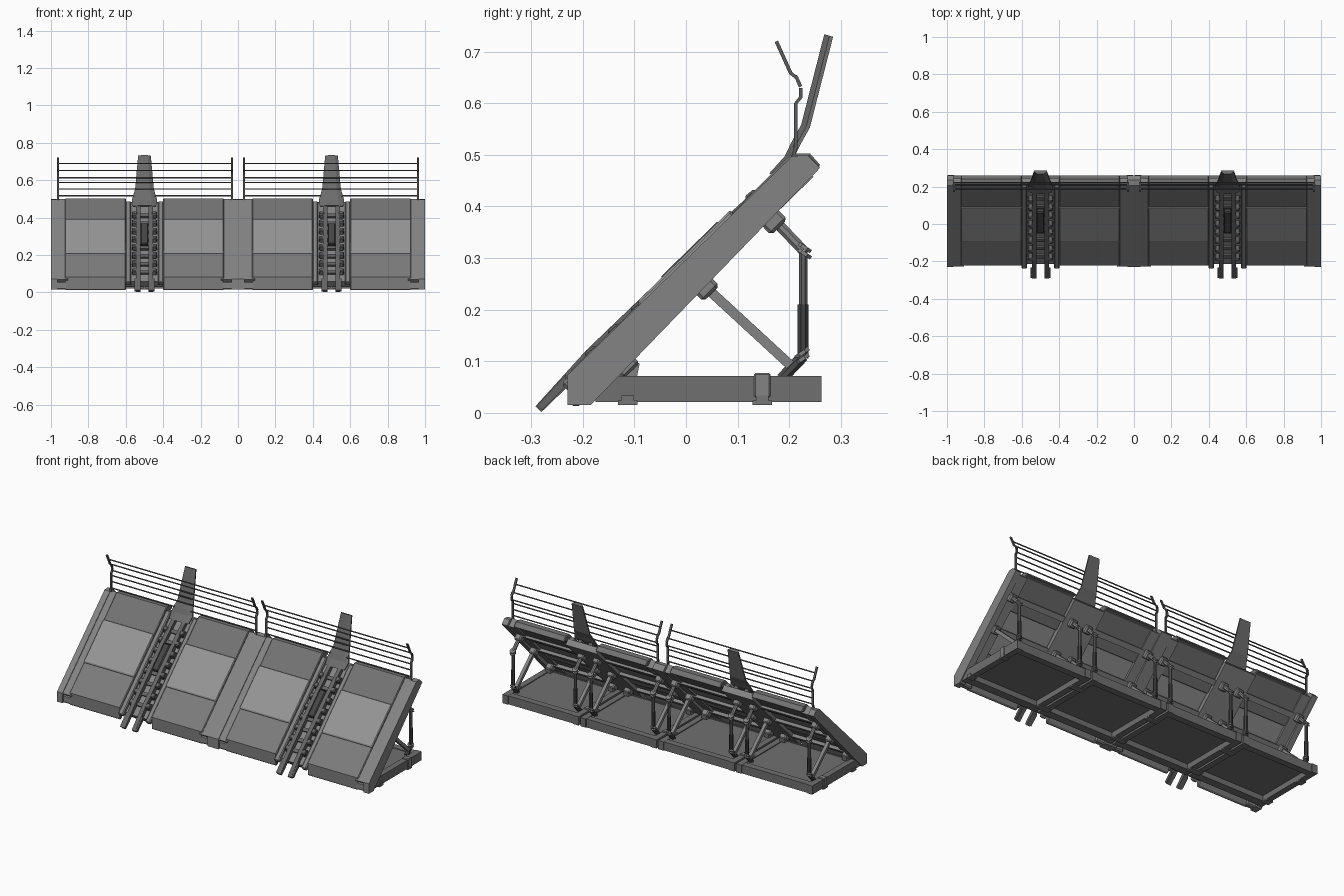
import bpy, bmesh, math
from mathutils import Vector, Matrix

if "Cube" in bpy.data.objects:
    bpy.data.objects.remove(bpy.data.objects["Cube"])

# Slanted frame of reference: local y runs up the slope, local z is the slope normal
ANG = math.radians(44.3)
SLOPE = Matrix.Translation((0, -0.23, 0.073)) @ Matrix.Rotation(ANG, 4, 'X')

# Shades of grey per part; everything else takes the default steel
SHADES = {"panel_lower": 0.2, "panel_middle": 0.3, "panel_upper": 0.17, "fence": 0.1, "upright_sleeve": 0.05,
          "upright_foot": 0.07, "upright_rod": 0.12, "fin": 0.15, "track": 0.13, "latch": 0.06,
          "base": 0.16, "foot": 0.18}


def shade(ob):
    v = next((v for k, v in SHADES.items() if ob.name.startswith(k)), 0.23)
    name = "grey_%03d" % round(v * 100)
    mat = bpy.data.materials.get(name) or bpy.data.materials.new(name)
    mat.diffuse_color = (v, v, v, 1)
    mat.use_nodes = True
    mat.node_tree.nodes["Principled BSDF"].inputs["Base Color"].default_value = mat.diffuse_color
    ob.data.materials.append(mat)


def finish(name, bm, bevel=0):
    bmesh.ops.recalc_face_normals(bm, faces=bm.faces[:])
    me = bpy.data.meshes.new(name)
    bm.to_mesh(me)
    bm.free()
    ob = bpy.data.objects.new(name, me)
    bpy.context.collection.objects.link(ob)
    shade(ob)
    if bevel:
        m = ob.modifiers.new("chamfer", 'BEVEL')
        m.width, m.segments, m.limit_method = bevel, 1, 'ANGLE'
        m.angle_limit = math.radians(50)
    return ob


def add_prism(bm, pts, x0, x1, mat=Matrix()):
    a = [bm.verts.new(mat @ Vector((x0, y, z))) for y, z in pts]
    b = [bm.verts.new(mat @ Vector((x1, y, z))) for y, z in pts]
    bm.faces.new(a)
    bm.faces.new(b[::-1])
    for i in range(len(pts)):
        j = (i + 1) % len(pts)
        bm.faces.new((a[i], b[i], b[j], a[j]))


def prism(name, pts, x0, x1, mat=Matrix(), bevel=0):
    bm = bmesh.new()
    add_prism(bm, pts, x0, x1, mat)
    return finish(name, bm, bevel)


def box(name, x0, x1, y0, y1, z0, z1, mat=Matrix(), bevel=0):
    return prism(name, [(y0, z0), (y1, z0), (y1, z1), (y0, z1)], x0, x1, mat, bevel)


def beam(name, p, q, r, sides=8):
    p, q = Vector(p), Vector(q)
    d = q - p
    bm = bmesh.new()
    m = Matrix.Translation((p + q) / 2) @ d.to_track_quat('Z', 'Y').to_matrix().to_4x4()
    m = m @ Matrix.Rotation(math.pi / sides, 4, 'Z')
    bmesh.ops.create_cone(bm, cap_ends=True, segments=sides, radius1=r, radius2=r,
                          depth=d.length, matrix=m)
    return finish(name, bm)


def ribbon(pts, t):
    """Closed outline of a yz path with thickness t."""
    left, right = [], []
    for i, p in enumerate(pts):
        d = Vector(pts[min(i + 1, len(pts) - 1)]) - Vector(pts[max(i - 1, 0)])
        n = Vector((-d.y, d.x)).normalized() * t / 2
        left.append(tuple(Vector(p) + n))
        right.append(tuple(Vector(p) - n))
    return left + right[::-1]


# Side rails of the slanted frame: outer ends and the middle
RAIL = [(-0.23, 0.015), (-0.185, 0.015), (0.26, 0.475), (0.235, 0.5), (0.205, 0.497), (-0.23, 0.073)]
for x0, x1 in ((-1, -0.965), (-0.035, 0.035), (0.965, 1)):
    prism("frame_rail", RAIL, x0, x1)
for x0, x1 in ((-0.97, -0.91), (-0.09, -0.03), (0.03, 0.09), (0.91, 0.97)):
    box("frame_flange", x0, x1, 0.0, 0.615, -0.05, -0.004, SLOPE)
    box("frame_foot_block", x0, x1, -0.222, -0.19, 0.015, 0.06, bevel=0.006)

# Shield panels in three plates, the middle one slightly raised
PANELS = {
    "panel_lower": [(-0.222, 0.013), (-0.222, 0.083), (-0.09, 0.212), (-0.07, 0.178), (-0.185, 0.06), (-0.205, 0.013)],
    "panel_middle": [(-0.094, 0.216), (0.087, 0.394), (0.107, 0.35), (-0.074, 0.165)],
    "panel_upper": [(0.085, 0.382), (0.205, 0.503), (0.24, 0.503), (0.262, 0.478), (0.238, 0.472), (0.105, 0.337)],
}
for u in (-0.5, 0.5):
    for s in (-1, 1):
        a, b = sorted((u + s * 0.10, u + s * 0.425))
        for name, pts in PANELS.items():
            prism(name, pts, a, b, bevel=0.004)
        # seam strip beside the centre track
        a, b = sorted((u + s * 0.072, u + s * 0.102))
        box("seam_flange", a, b, -0.02, 0.6, -0.03, -0.004, SLOPE, 0.005)

# Cross beams behind the panels
for s in (0.095, 0.31, 0.494):
    box("cross_beam", -0.97, 0.97, s - 0.015, s + 0.015, -0.056, -0.028, SLOPE)

# Centre track with fork, links, latch block and tall fin
for u in (-0.5, 0.5):
    box("centre_trough", u - 0.1, u + 0.1, 0.0, 0.61, -0.058, -0.022, SLOPE)
    bm = bmesh.new()
    for s in (-1, 1):
        a, b = sorted((u + s * 0.022, u + s * 0.045))
        add_prism(bm, [(-0.086, -0.016), (0.6, -0.02), (0.6, 0.0), (0.4, 0.006), (0.06, 0.009), (-0.086, 0.0)],
                  a, b, SLOPE)
        # fork flare
        a, b = sorted((u + s * 0.03, u + s * 0.054))
        add_prism(bm, [(-0.083, -0.014), (-0.02, -0.014), (0.0, 0.003), (-0.083, -0.001)], a, b, SLOPE)
    finish("track_rails", bm)
    for i in range(8):
        y = 0.045 + i * 0.062
        for s in (-1, 1):
            a, b = sorted((u + s * 0.04, u + s * 0.066))
            prism("track_link", [(y, -0.02), (y + 0.04, -0.02), (y + 0.032, 0.006), (y + 0.008, 0.008)],
                  a, b, SLOPE, 0.004)
        box("track_rung", u - 0.025, u + 0.025, y + 0.01, y + 0.03, -0.024, -0.01, SLOPE)
    box("latch_block", u - 0.02, u + 0.02, 0.26, 0.42, -0.02, 0.01, SLOPE, 0.005)

    # fin: width narrows from the flared base to the tip
    path = [(0.17, 0.462, 0.062), (0.2, 0.495, 0.068), (0.212, 0.52, 0.06),
            (0.232, 0.556, 0.05), (0.277, 0.732, 0.034)]
    bm = bmesh.new()
    rings = []
    for y, z, w in path:
        ring = [(-w, 0.004), (-w * 0.55, -0.006), (w * 0.55, -0.006), (w, 0.004),
                (w, 0.011), (-w, 0.011)]
        rings.append([bm.verts.new((u + x, y + d - 0.003, z - d * 0.3)) for x, d in ring])
    for r0, r1 in zip(rings, rings[1:]):
        for i in range(6):
            bm.faces.new((r0[i], r0[(i + 1) % 6], r1[(i + 1) % 6], r1[i]))
    bm.faces.new(rings[0])
    bm.faces.new(rings[-1])
    finish("fin", bm)

# Wire fence along the top edge
LOW = [(0.207, 0.495), (0.213, 0.515), (0.213, 0.6), (0.222, 0.611), (0.222, 0.63)]
TOP = [(0.222, 0.632), (0.214, 0.65), (0.203, 0.658), (0.175, 0.72)]
for s in (-1, 1):
    for x in (0.032, 0.963):
        prism("fence_post_lower", ribbon(LOW, 0.007), s * x - 0.006, s * x + 0.006)
        prism("fence_post_upper", ribbon(TOP, 0.007), s * x - 0.006, s * x + 0.006)
    for y, z in ((0.21, 0.517), (0.213, 0.553), (0.213, 0.588), (0.222, 0.613), (0.213, 0.652), (0.189, 0.69)):
        beam("fence_wire", (s * 0.032, y, z), (s * 0.963, y, z), 0.0035, 6)

# Four base trays, each with a rim, floor, feet and support struts
BASE = [(-0.175, 0.021), (0.263, 0.021), (0.263, 0.071), (-0.135, 0.071), (-0.175, 0.036)]
for k in range(4):
    x0, x1 = -1 + k * 0.5 + 0.006, -0.5 + k * 0.5 - 0.006
    for a, b in ((x0, x0 + 0.035), (x1 - 0.035, x1)):
        prism("base_side", BASE, a, b)
    prism("base_front", [(-0.172, 0.021), (-0.125, 0.021), (-0.125, 0.07), (-0.135, 0.07), (-0.172, 0.037)],
          x0 + 0.02, x1 - 0.02)
    box("base_back", x0 + 0.02, x1 - 0.02, 0.22, 0.258, 0.021, 0.07)
    box("base_floor", x0 + 0.02, x1 - 0.02, -0.13, 0.23, 0.052, 0.066)

    for x in (x0 + 0.044, x1 - 0.044):
        # hinge and mounting brackets on the frame
        for y in (0.095, 0.31, 0.494):
            box("frame_bracket", x - 0.02, x + 0.02, y - 0.022, y + 0.022, -0.082, -0.045, SLOPE, 0.006)
        prism("hinge_plate", [(-0.14, 0.07), (-0.095, 0.07), (-0.09, 0.095), (-0.12, 0.12)], x - 0.015, x + 0.015)
        # diagonal brace and telescopic upright
        beam("diagonal_brace", (x, 0.04, 0.242), (x, 0.205, 0.09), 0.0135, 4)
        beam("upright_foot", (x, 0.185, 0.066), (x, 0.227, 0.11), 0.012, 8)
        beam("upright_sleeve", (x, 0.227, 0.105), (x, 0.227, 0.21), 0.0115, 8)
        beam("upright_rod", (x, 0.227, 0.2), (x, 0.227, 0.315), 0.009, 8)
        beam("upright_head", (x, 0.227, 0.315), (x, 0.165, 0.38), 0.011, 8)
        for z, t in ((0.11, -0.004), (0.315, 0.004)):
            for h in (-0.006, 0.006):
                beam("upright_collar", (x, 0.227, z + h - 0.003), (x, 0.227 + t, z + h + 0.003), 0.017, 8)

# Feet and clamps where the trays meet
for i in range(5):
    x = -1 + i * 0.5
    a, b = max(x - 0.04, -1), min(x + 0.04, 1)
    for y in (-0.113, 0.148):
        box("foot_pad", a, b, y - 0.019, y + 0.019, 0.015, 0.024)
        box("foot_stem", a, b, y - 0.012, y + 0.012, 0.022, 0.034)
    box("tray_clamp", a, b, 0.132, 0.164, 0.03, 0.077, bevel=0.003)
